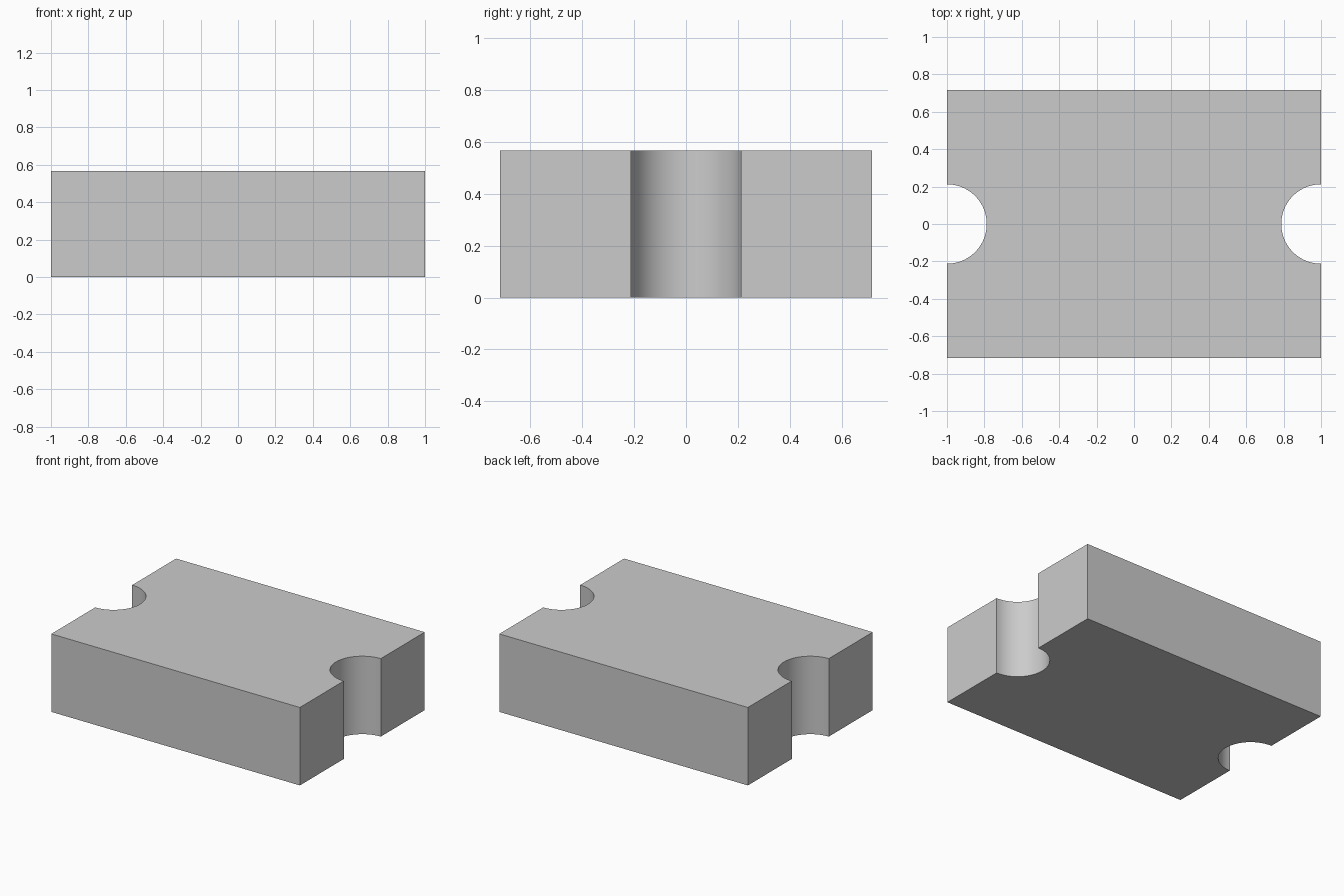
import bpy, bmesh, math

if "Cube" in bpy.data.objects:
    bpy.data.objects.remove(bpy.data.objects["Cube"])

HALF_X, HALF_Y, HEIGHT, RADIUS = 1.0, 0.717, 0.567, 0.2125
SEGMENTS = 48


def half_outline():
    """Right half of the outline, front to back, with its round notch."""
    pts = [(HALF_X, -HALF_Y)]
    for i in range(SEGMENTS + 1):
        a = -math.pi / 2 - math.pi * i / SEGMENTS
        pts.append((HALF_X + RADIUS * math.cos(a), RADIUS * math.sin(a)))
    pts.append((HALF_X, HALF_Y))
    return pts


# Notched block: outline rotated half a turn for the left side, then extruded
right = half_outline()
outline = right + [(-x, -y) for x, y in right]
bm = bmesh.new()
base = bm.faces.new([bm.verts.new((x, y, 0)) for x, y in outline])
top = bmesh.ops.extrude_face_region(bm, geom=[base], use_keep_orig=True)
bmesh.ops.translate(bm, vec=(0, 0, HEIGHT),
                    verts=[g for g in top["geom"] if isinstance(g, bmesh.types.BMVert)])
bmesh.ops.recalc_face_normals(bm, faces=bm.faces)

mesh = bpy.data.meshes.new("notched_block")
bm.to_mesh(mesh)
bm.free()
block = bpy.data.objects.new("notched_block", mesh)
bpy.context.collection.objects.link(block)

# Smooth notch walls, sharp edges elsewhere
bpy.context.view_layer.objects.active = block
block.select_set(True)
bpy.ops.object.shade_smooth_by_angle(angle=math.radians(30))
